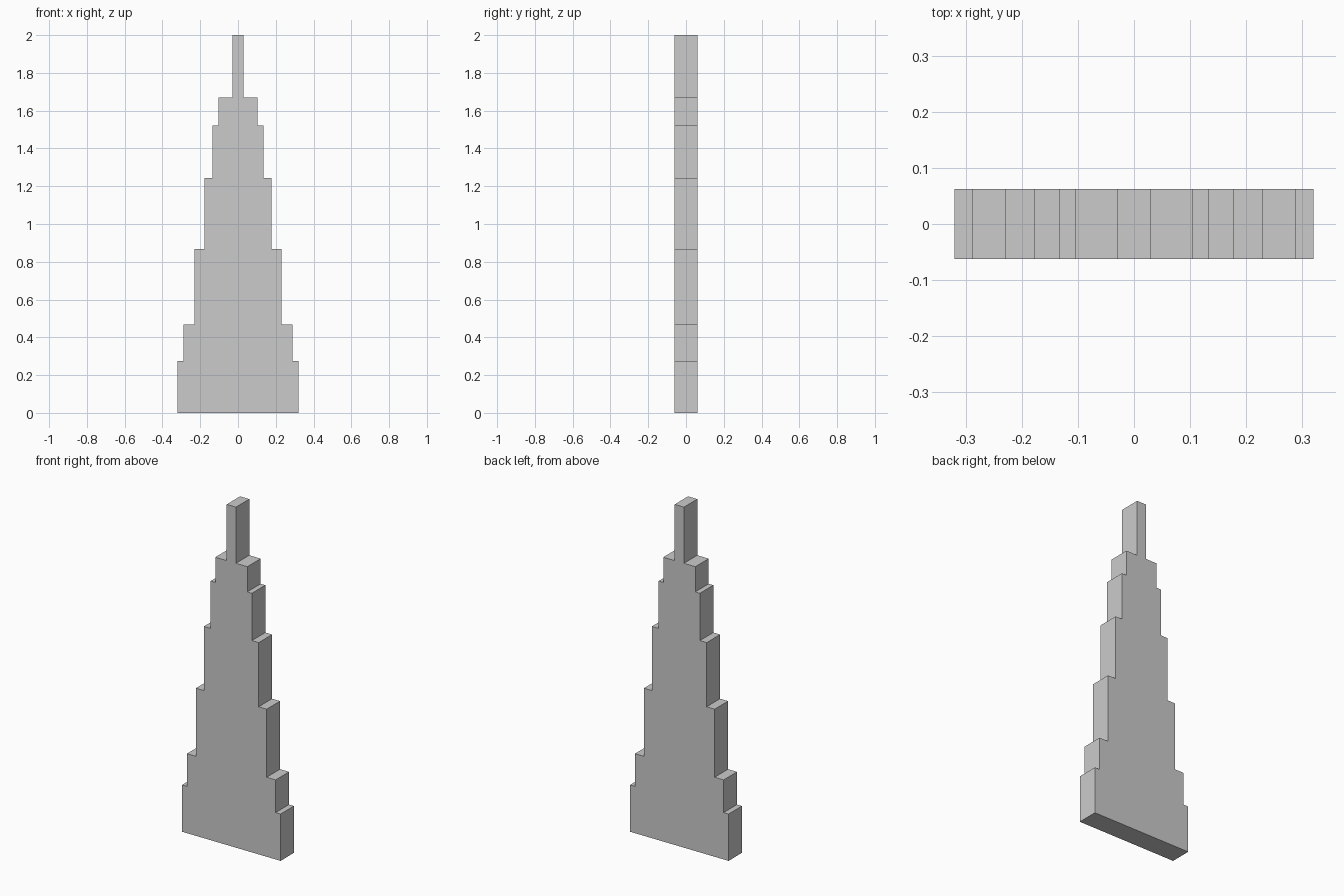
import bpy, bmesh

if "Cube" in bpy.data.objects:
    bpy.data.objects.remove(bpy.data.objects["Cube"])

# Tiers of the stepped tower: (half width, top height)
TIERS = [(0.32, 0.275), (0.288, 0.467), (0.23, 0.867), (0.178, 1.244),
         (0.134, 1.522), (0.104, 1.67), (0.03, 2.0)]
DEPTH = 0.124

# Right-hand stepped outline, then mirrored to close the silhouette
right = []
bottom = 0.0
for half, top in TIERS:
    right += [(half, bottom), (half, top)]
    bottom = top
outline = right + [(-x, z) for x, z in reversed(right)]

# Extrude the silhouette front to back
bm = bmesh.new()
front = bm.faces.new([bm.verts.new((x, -DEPTH / 2, z)) for x, z in outline])
back = bmesh.ops.extrude_face_region(bm, geom=[front], use_keep_orig=True)
verts = [g for g in back["geom"] if isinstance(g, bmesh.types.BMVert)]
bmesh.ops.translate(bm, verts=verts, vec=(0, DEPTH, 0))
bmesh.ops.recalc_face_normals(bm, faces=bm.faces)

mesh = bpy.data.meshes.new("stepped_tower")
bm.to_mesh(mesh)
bm.free()
bpy.context.collection.objects.link(bpy.data.objects.new("stepped_tower", mesh))
